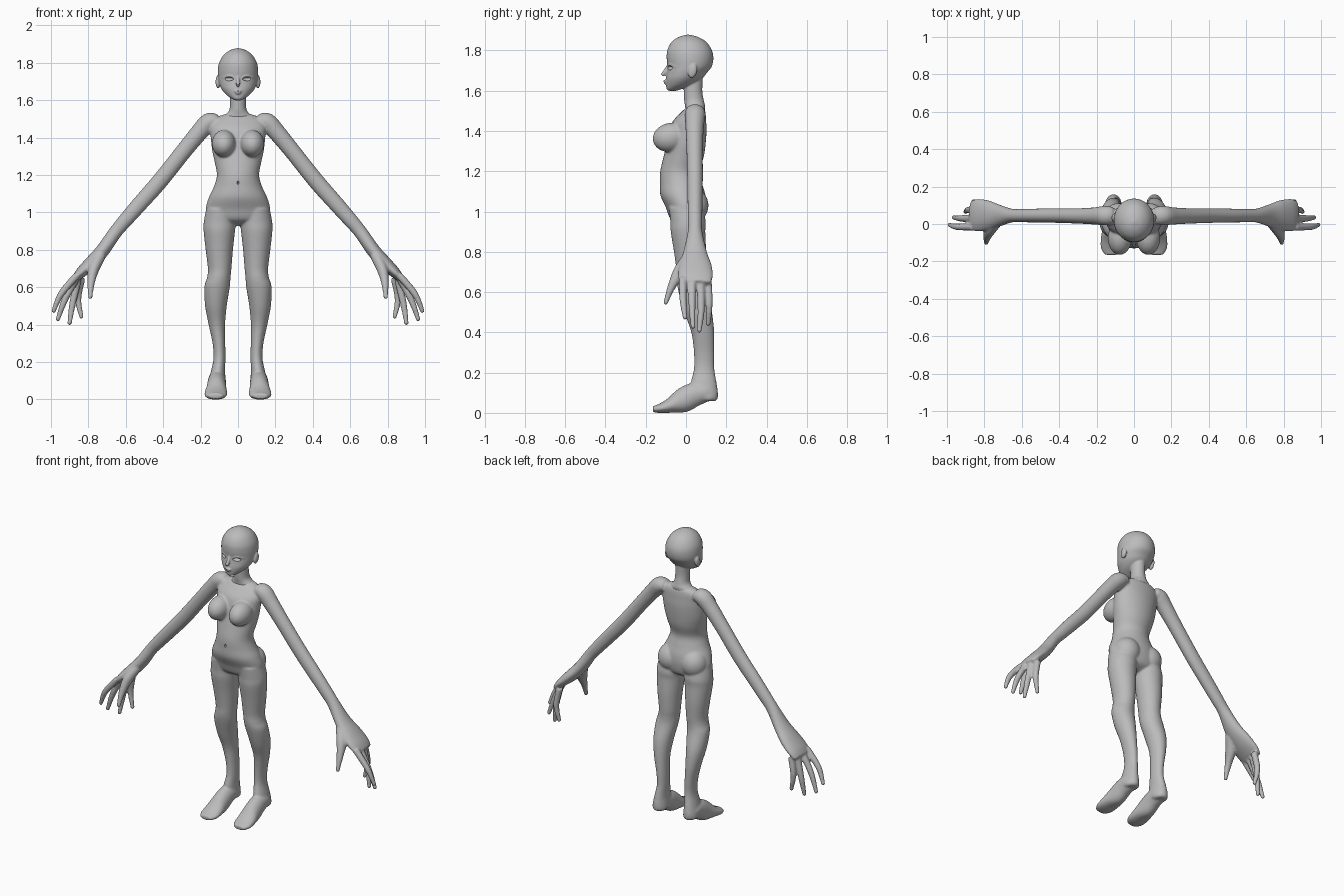
import bpy
import bmesh
import math
from mathutils import Matrix, Vector

default_cube = bpy.data.objects.get("Cube")
if default_cube:
    bpy.data.objects.remove(default_cube, do_unlink=True)

SIDES = (1, -1)
X, Y, Z = Vector((1, 0, 0)), Vector((0, 1, 0)), Vector((0, 0, 1))

clay = bpy.data.materials.new("clay_grey")
clay.use_nodes = True
clay.diffuse_color = (0.5, 0.5, 0.5, 1)
clay.node_tree.nodes["Principled BSDF"].inputs["Base Color"].default_value = (0.5, 0.5, 0.5, 1)


def refine(sections, steps=5):
    """Smooth curve through the sections, including their radii."""
    pts = [Vector(s) for s in sections]
    pts = [pts[0]] + pts + [pts[-1]]
    out = []
    for p, q, r, s in zip(pts, pts[1:], pts[2:], pts[3:]):
        for k in range(steps):
            t = k / steps
            out.append(q + (r - p) * (t / 2)
                       + (p * 2 - q * 5 + r * 4 - s) * (t * t / 2)
                       + (q * 3 - p - r * 3 + s) * (t ** 3 / 2))
    out.append(pts[-1])
    return out


def loft(bm, sections, ref, normal=None, side=1, segments=28):
    """Closed skin over elliptical sections (x, y, z, radius along ref, other radius)."""
    secs = refine(sections)
    centres = [Vector((s[0] * side, s[1], s[2])) for s in secs]
    rings = []
    for i, s in enumerate(secs):
        tangent = normal or (centres[min(i + 1, len(secs) - 1)] - centres[max(i - 1, 0)]).normalized()
        a = (ref - tangent * ref.dot(tangent)).normalized()
        b = tangent.cross(a)
        ra, rb = max(s[3], 0.001), max(s[4], 0.001)
        ring = []
        for k in range(segments):
            angle = math.tau * k / segments
            ring.append(bm.verts.new(centres[i] + a * ra * math.cos(angle) + b * rb * math.sin(angle)))
        rings.append(ring)
    for low, high in zip(rings, rings[1:]):
        for k in range(segments):
            n = (k + 1) % segments
            bm.faces.new((low[k], low[n], high[n], high[k]))
    bm.faces.new(rings[0][::-1])
    bm.faces.new(rings[-1])


def ball(bm, centre, radii, tilt=0):
    matrix = Matrix.Translation(centre) @ Matrix.Rotation(tilt, 4, 'X') @ Matrix.Diagonal((*radii, 1))
    bmesh.ops.create_uvsphere(bm, u_segments=28, v_segments=18, radius=1, matrix=matrix)


def to_object(name, bm):
    bmesh.ops.recalc_face_normals(bm, faces=bm.faces)
    mesh = bpy.data.meshes.new(name)
    bm.to_mesh(mesh)
    bm.free()
    obj = bpy.data.objects.new(name, mesh)
    bpy.context.collection.objects.link(obj)
    return obj


def fuse(name, bm, cutter_bm, voxel, smoothing):
    """Blend overlapping volumes into one skin, then carve the cutter out."""
    obj = to_object(name, bm)
    cutter = to_object(name + "_cutter", cutter_bm)
    cutter.hide_render = True
    remesh = obj.modifiers.new("blend", 'REMESH')
    remesh.mode = 'VOXEL'
    remesh.voxel_size = voxel
    smooth = obj.modifiers.new("soften", 'SMOOTH')
    smooth.factor = 0.5
    smooth.iterations = smoothing
    carve = obj.modifiers.new("carve", 'BOOLEAN')
    carve.operation = 'DIFFERENCE'
    carve.object = cutter
    bpy.context.view_layer.update()
    graph = bpy.context.evaluated_depsgraph_get()
    mesh = bpy.data.meshes.new_from_object(obj.evaluated_get(graph))
    obj.modifiers.clear()
    obj.data = mesh
    bpy.data.objects.remove(cutter, do_unlink=True)
    for v in mesh.vertices:
        v.co.z = max(v.co.z, 0)
    mesh.materials.clear()
    mesh.materials.append(clay)
    bpy.ops.object.select_all(action='DESELECT')
    obj.select_set(True)
    bpy.context.view_layer.objects.active = obj
    bpy.ops.object.shade_smooth_by_angle(angle=math.radians(50))
    return obj


# Torso, from the crotch up to the collar
body = bmesh.new()
loft(body, [
    (0, .01, .93, .07, .03), (0, .005, .96, .16, .08), (0, 0, 1.02, .172, .1),
    (0, -.015, 1.08, .156, .112), (0, -.025, 1.14, .128, .105), (0, -.03, 1.2, .113, .098),
    (0, -.012, 1.27, .125, .1), (0, 0, 1.33, .138, .097), (0, .01, 1.4, .146, .092),
    (0, .018, 1.45, .15, .082), (0, .035, 1.49, .14, .062), (0, .045, 1.515, .1, .046),
    (0, .045, 1.53, .05, .03)], X, Z, segments=40)

LEG = [
    (.092, 0, 1.02, .078, .085), (.097, .01, .95, .086, .088), (.1, .01, .9, .084, .086),
    (.1, .02, .8, .073, .08), (.098, .025, .7, .063, .072), (.103, .025, .65, .063, .07),
    (.112, .032, .6, .068, .069), (.118, .06, .5, .058, .069), (.113, .083, .4, .044, .057),
    (.102, .09, .3, .034, .051), (.099, .09, .22, .032, .051), (.107, .088, .15, .038, .064),
    (.11, .092, .1, .045, .067), (.11, .102, .07, .044, .055), (.11, .11, .058, .03, .035)]
FOOT = [
    (.11, .15, .088, .025, .024), (.112, .1, .1, .045, .048), (.113, .04, .09, .049, .06),
    (.115, -.02, .06, .053, .06), (.118, -.08, .036, .06, .037), (.12, -.13, .022, .058, .023),
    (.12, -.165, .018, .036, .015)]
ARM = [
    (.11, .045, 1.49, .045, .035), (.155, .045, 1.482, .052, .05), (.21, .043, 1.425, .046, .047),
    (.3, .043, 1.315, .041, .044), (.417, .045, 1.168, .039, .044), (.53, .045, 1.04, .037, .042),
    (.6, .045, .96, .036, .039), (.655, .045, .895, .037, .036), (.725, .045, .795, .06, .037),
    (.785, .047, .73, .081, .036), (.84, .047, .678, .087, .029), (.872, .047, .645, .075, .018)]
# Each finger runs knuckle, middle joint, tip
FINGERS = [
    ((.86, -.015, .665), (.945, -.015, .565), (.985, -.005, .475)),
    ((.865, .03, .645), (.925, .03, .535), (.963, .035, .43)),
    ((.855, .072, .64), (.885, .075, .51), (.9, .066, .41)),
    ((.835, .108, .65), (.855, .115, .54), (.838, .11, .445))]

for side in SIDES:
    # Legs, feet and arms
    loft(body, LEG, X, Z, side)
    loft(body, FOOT, X, None, side)
    loft(body, ARM, Y, None, side)
    # Fingers taper to a rounded tip
    for knuckle, joint, tip in FINGERS:
        loft(body, [(*knuckle, .021, .02), (*joint, .018, .018), (*tip, .012, .012)], Y, None, side, 14)
        ball(body, (tip[0] * side, tip[1], tip[2]), (.013, .013, .014))
    # Thumb
    loft(body, [(.735, .01, .77, .03, .03), (.77, -.03, .7, .035, .03),
                (.785, -.07, .63, .021, .021), (.79, -.1, .55, .012, .012)], Y, None, side, 16)
    ball(body, (.79 * side, -.1, .55), (.013, .013, .014))
    # Bust and seat
    ball(body, (.076 * side, -.076, 1.368), (.064, .09, .072), .2)
    ball(body, (.082 * side, .03, 1.03), (.082, .082, .088))

# Navel
navel = bmesh.new()
ball(navel, (0, -.134, 1.158), (.006, .014, .011))
fuse("body", body, navel, .006, 8)

# Head and neck
head = bmesh.new()
loft(head, [
    (0, -.066, 1.599, .014, .016), (0, -.06, 1.607, .032, .036), (0, -.032, 1.63, .064, .067),
    (0, -.01, 1.66, .089, .09), (0, .005, 1.69, .101, .1), (0, .018, 1.72, .107, .11),
    (0, .02, 1.76, .108, .116), (0, .018, 1.8, .101, .111), (0, .015, 1.84, .078, .088),
    (0, .012, 1.866, .045, .05), (0, .01, 1.878, .008, .008)], X, Z, segments=40)
loft(head, [
    (0, .045, 1.505, .09, .048), (0, .045, 1.525, .065, .05), (0, .04, 1.55, .046, .049),
    (0, .035, 1.6, .042, .046), (0, .035, 1.69, .042, .05)], X, Z)
# Nose and lips
loft(head, [(0, -.085, 1.73, .008, .008), (0, -.103, 1.695, .01, .011),
            (0, -.119, 1.676, .01, .01)], X, None)
ball(head, (0, -.1, 1.648), (.02, .013, .006))
ball(head, (0, -.098, 1.637), (.016, .012, .006))

eyes = bmesh.new()
for side in SIDES:
    # Ears, upper eyelids and eye hollows
    ball(head, (.107 * side, .033, 1.698), (.013, .022, .036), -.25)
    loft(head, [(.022, -.088, 1.718, .004, .004), (.05, -.079, 1.73, .006, .005),
                (.082, -.052, 1.72, .004, .004)], Z, None, side, 12)
    ball(eyes, (.052 * side, -.083, 1.714), (.029, .02, .011))
fuse("head_and_neck", head, eyes, .004, 6)
